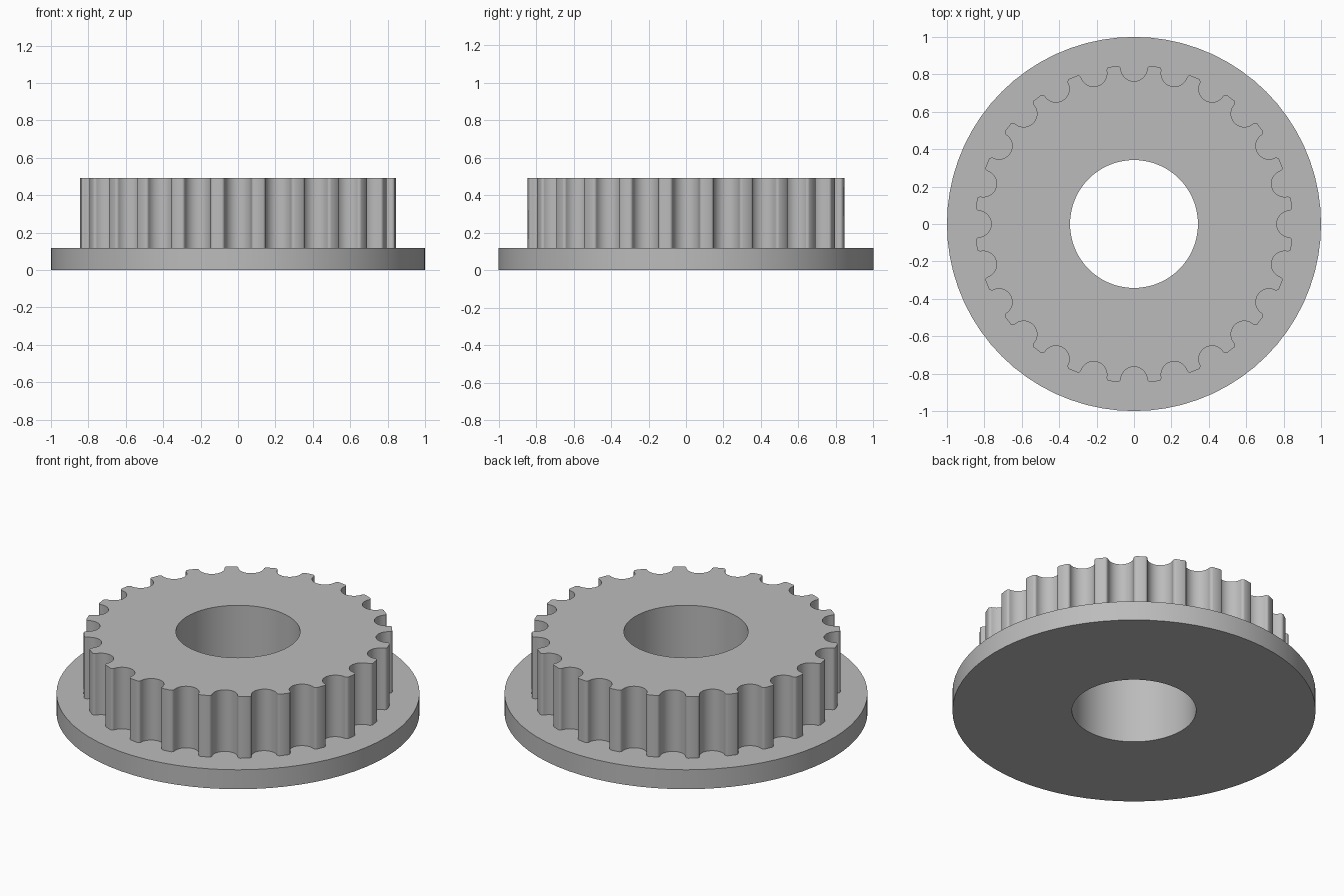
import bpy
import bmesh
from math import sin, cos, pi, radians, sqrt

TEETH = 24
BASE_H, TOP_H = 0.118, 0.492
FLANGE_R, BORE_R = 1.0, 0.342
TIP_R, GROOVE_R, GROOVE_CENTRE, FILLET = 0.85, 0.071, 0.834, 0.017

cube = bpy.data.objects.get("Cube")
if cube:
    bpy.data.objects.remove(cube)

steel = bpy.data.materials.new("grey_steel")
steel.use_nodes = True
GREY = (0.5, 0.5, 0.5, 1)
steel.diffuse_color = GREY
steel.node_tree.nodes["Principled BSDF"].inputs["Base Color"].default_value = GREY


def circle(radius, count):
    return [(radius * cos(2 * pi * i / count), radius * sin(2 * pi * i / count))
            for i in range(count)]


def gear_profile():
    """Round-bottomed grooves between teeth with rounded corners."""
    t0 = GROOVE_R + FILLET
    r0 = sqrt((TIP_R - FILLET) ** 2 - t0 ** 2)
    half = []                                   # (radial, tangential), groove bottom to tip
    for i in range(9):
        a = pi / 2 * i / 8
        half.append((GROOVE_CENTRE - GROOVE_R * cos(a), GROOVE_R * sin(a)))
    for i in range(5):
        a = radians(84) * i / 4
        half.append((r0 + FILLET * sin(a), t0 - FILLET * cos(a)))
    groove = [(r, -t) for r, t in reversed(half[1:])] + half
    points = []
    for k in range(TEETH):
        c, s = cos(2 * pi * k / TEETH), sin(2 * pi * k / TEETH)
        points += [(r * c - t * s, r * s + t * c) for r, t in groove]
    return points


def ring(bm, points, z):
    return [bm.verts.new((x, y, z)) for x, y in points]


def wall(bm, low, high, outward=True):
    for i in range(len(low)):
        j = (i + 1) % len(low)
        quad = [low[i], low[j], high[j], high[i]]
        bm.faces.new(quad if outward else quad[::-1])


def annulus(bm, outer, inner, up=True):
    edges = []
    for loop in (outer, inner):
        for i, v in enumerate(loop):
            pair = (v, loop[(i + 1) % len(loop)])
            edges.append(bm.edges.get(pair) or bm.edges.new(pair))
    made = bmesh.ops.triangle_fill(bm, use_beauty=True, edges=edges, normal=(0, 0, 1))
    for f in made["geom"]:
        if isinstance(f, bmesh.types.BMFace):
            f.normal_update()
            if (f.normal.z > 0) != up:
                f.normal_flip()


def finish(bm, name):
    mesh = bpy.data.meshes.new(name)
    bm.to_mesh(mesh)
    bm.free()
    mesh.materials.append(steel)
    obj = bpy.data.objects.new(name, mesh)
    bpy.context.collection.objects.link(obj)
    bpy.ops.object.select_all(action='DESELECT')
    obj.select_set(True)
    bpy.context.view_layer.objects.active = obj
    bpy.ops.object.shade_smooth_by_angle(angle=radians(35))


teeth = gear_profile()
bore = circle(BORE_R, 72)
rim = circle(FLANGE_R, 72)

# Flange disc, its top face stopping at the foot of the teeth
bm = bmesh.new()
rim_low, rim_high = ring(bm, rim, 0), ring(bm, rim, BASE_H)
wall(bm, rim_low, rim_high)
annulus(bm, rim_low, ring(bm, bore, 0), up=False)
annulus(bm, rim_high, ring(bm, teeth, BASE_H))
finish(bm, "flange")

# Toothed hub with the bore running through the full height
bm = bmesh.new()
teeth_low, teeth_high = ring(bm, teeth, BASE_H), ring(bm, teeth, TOP_H)
bore_low, bore_high = ring(bm, bore, 0), ring(bm, bore, TOP_H)
wall(bm, teeth_low, teeth_high)
wall(bm, bore_low, bore_high, outward=False)
annulus(bm, teeth_high, bore_high)
finish(bm, "toothed_hub")
